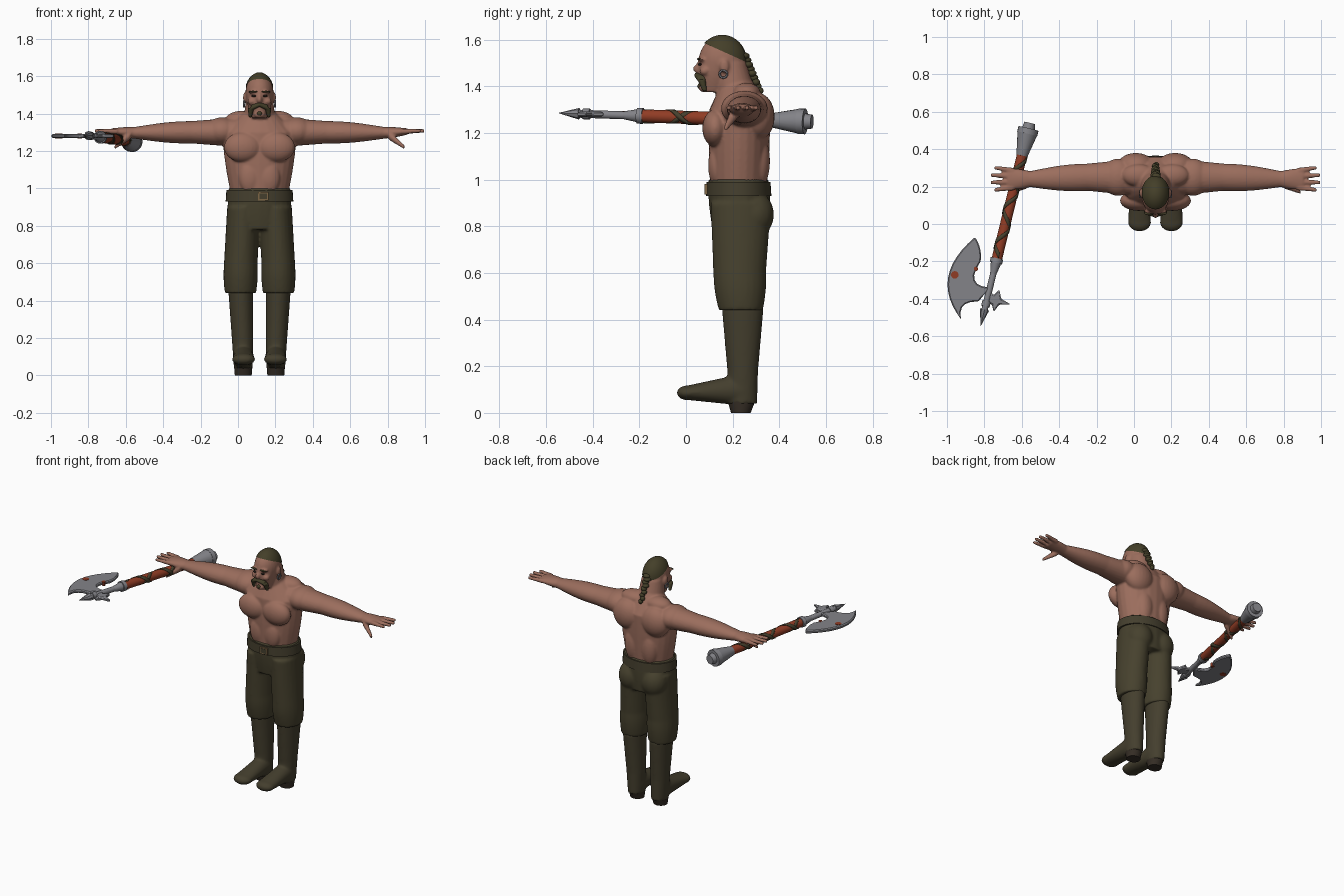
import bpy, bmesh, math
from mathutils import Matrix, Vector

if "Cube" in bpy.data.objects:
    bpy.data.objects.remove(bpy.data.objects["Cube"])

BODY_CENTRE = Vector((.115, 0, 0))
BLADE_HEIGHT = Vector((0, 0, 1.28))


def material(name, red, green, blue):
    mat = bpy.data.materials.new(name)
    mat.use_nodes = True
    mat.diffuse_color = (red, green, blue, 1)
    shader = next(node for node in mat.node_tree.nodes if node.type == 'BSDF_PRINCIPLED')
    shader.inputs["Base Color"].default_value = (red, green, blue, 1)
    shader.inputs["Roughness"].default_value = .8
    return mat


SKIN = material("skin", .33, .155, .11)
CLOTH = material("olive cloth", .062, .053, .027)
LEATHER = material("boot leather", .058, .049, .027)
SOLE = material("dark sole", .035, .026, .018)
HAIR = material("dark hair", .058, .05, .022)
STEEL = material("steel", .23, .23, .25)
RED = material("red wrap", .28, .045, .018)
BRASS = material("brass", .2, .13, .06)
DARK = material("eye dark", .02, .013, .01)


def limb(bm, start, end, size, end_size, swell=0, sides=24, rows=8):
    """Tapering tube; each size is a pair of radii across the tube's main axis."""
    start, end, size, end_size = map(Vector, (start, end, size, end_size))
    reach = end - start
    axis = max(range(3), key=lambda i: abs(reach[i]))
    across, over = [i for i in range(3) if i != axis]
    loops = []
    for row in range(rows + 1):
        t = row / rows
        radii = size.lerp(end_size, t) * (1 + swell * math.sin(math.pi * t))
        loop = []
        for side in range(sides):
            angle = math.tau * side / sides
            point = start.lerp(end, t)
            point[across] += radii.x * math.cos(angle)
            point[over] += radii.y * math.sin(angle)
            loop.append(bm.verts.new(point))
        loops.append(loop)
    for low, high in zip(loops, loops[1:]):
        for side in range(sides):
            bm.faces.new((low[side - 1], low[side], high[side], high[side - 1]))
    bm.faces.new(loops[0])
    bm.faces.new(loops[-1])


def ball(bm, at, size):
    matrix = Matrix.Translation(at) @ Matrix.Diagonal((*size, 1))
    bmesh.ops.create_uvsphere(bm, u_segments=24, v_segments=16, radius=1, matrix=matrix)


def block(bm, at, size):
    matrix = Matrix.Translation(at) @ Matrix.Diagonal((*size, 1))
    bmesh.ops.create_cube(bm, size=1, matrix=matrix)


def finish(bm, name, mat, location=BODY_CENTRE, mirror=False, voxel=None):
    bmesh.ops.recalc_face_normals(bm, faces=bm.faces)
    mesh = bpy.data.meshes.new(name)
    bm.to_mesh(mesh)
    bm.free()
    mesh.materials.append(mat)
    mesh.polygons.foreach_set("use_smooth", [True] * len(mesh.polygons))
    mesh.set_sharp_from_angle(angle=math.radians(40))
    part = bpy.data.objects.new(name, mesh)
    bpy.context.scene.collection.objects.link(part)
    part.location = location
    if mirror:
        part.modifiers.new("mirror", 'MIRROR').use_mirror_merge = False
    if voxel:
        blend = part.modifiers.new("blend", 'REMESH')
        blend.mode, blend.voxel_size, blend.use_smooth_shade = 'VOXEL', voxel, True
        soften = part.modifiers.new("soften", 'SMOOTH')
        soften.factor, soften.iterations = .5, 4
    return part


# Torso, neck and head
bm = bmesh.new()
limb(bm, start=(0, .225, .95), end=(0, .23, 1.3), size=(.15, .12), end_size=(.2, .13), swell=.04)
limb(bm, start=(0, .23, 1.3), end=(0, .22, 1.43), size=(.2, .13), end_size=(.06, .06))
limb(bm, start=(0, .22, 1.33), end=(0, .19, 1.5), size=(.09, .09), end_size=(.07, .07))
limb(bm, start=(0, .12, 1.375), end=(0, .15, 1.5), size=(.04, .05), end_size=(.073, .097), swell=.08)
SKULL, SKULL_SIZE = Vector((0, .155, 1.51)), Vector((.075, .1, .105))
ball(bm, SKULL, SKULL_SIZE)

# Face
ball(bm, at=(0, .048, 1.474), size=(.014, .017, .02))
limb(bm, start=(0, .055, 1.47), end=(0, .065, 1.53), size=(.012, .015), end_size=(.01, .01))
ball(bm, at=(0, .075, 1.395), size=(.03, .022, .02))
ball(bm, at=(.03, .068, 1.515), size=(.03, .016, .01))
ball(bm, at=(.04, .08, 1.465), size=(.025, .022, .02))
ball(bm, at=(.078, .165, 1.485), size=(.01, .02, .03))

# Chest, shoulder, blade, trapezius and waist muscles
ball(bm, at=(.09, .125, 1.22), size=(.1, .055, .08))
ball(bm, at=(.2, .25, 1.305), size=(.09, .1, .075))
ball(bm, at=(.105, .31, 1.27), size=(.1, .07, .1))
ball(bm, at=(.09, .26, 1.37), size=(.09, .06, .045))
ball(bm, at=(.06, .31, 1.08), size=(.06, .05, .12))
ball(bm, at=(.05, .13, 1.06), size=(.06, .035, .09))

# Arm and hand
ELBOW, WRIST, KNUCKLES = (.36, .25, 1.3), (.67, .24, 1.297), (.79, .24, 1.304)
limb(bm, start=(.1, .25, 1.3), end=ELBOW, size=(.1, .08), end_size=(.073, .06))
limb(bm, start=ELBOW, end=WRIST, size=(.073, .06), end_size=(.043, .031), swell=.15)
limb(bm, start=WRIST, end=KNUCKLES, size=(.043, .031), end_size=(.055, .017), swell=.1)
for finger in range(4):
    limb(bm, start=(.76, .195 + .03 * finger, 1.304),
         end=(.885 - .01 * (finger - 1.5) ** 2, .182 + .04 * finger, 1.308),
         size=(.016, .015), end_size=(.01, .01))
limb(bm, start=(.69, .21, 1.285), end=(.775, .17, 1.22), size=(.022, .024), end_size=(.01, .012))
finish(bm, "body", SKIN, mirror=True, voxel=.0065)

# Eyes, brows, moustache and earrings
bm = bmesh.new()
ball(bm, at=(.03, .06, 1.494), size=(.012, .008, .006))
finish(bm, "eyes", DARK, mirror=True)
bm = bmesh.new()
ball(bm, at=(.035, .057, 1.517), size=(.024, .01, .005))
finish(bm, "eyebrows", HAIR, mirror=True)
bm = bmesh.new()
LIP_CORNER = (.045, .066, 1.43)
limb(bm, start=(0, .05, 1.448), end=LIP_CORNER, size=(.016, .012), end_size=(.018, .016))
limb(bm, start=LIP_CORNER, end=(.05, .08, 1.38), size=(.018, .018), end_size=(.008, .01))
ball(bm, at=(0, .06, 1.4), size=(.014, .012, .013))
finish(bm, "moustache", HAIR, mirror=True, voxel=.004)
bm = bmesh.new()
for bead in range(16):
    angle = math.tau * bead / 16
    ring = Vector((0, math.cos(angle), math.sin(angle))) * .016
    ball(bm, at=ring + Vector((.083, .16, 1.452)), size=(.005, .005, .005))
finish(bm, "earrings", STEEL, mirror=True)

# Hair: a scalp cap cut on a slope, and a plaited tail
bm = bmesh.new()
ball(bm, SKULL, SKULL_SIZE * 1.05)
bmesh.ops.bisect_plane(bm, geom=bm.verts[:] + bm.edges[:] + bm.faces[:], plane_co=(0, .1, 1.575),
                       plane_no=(0, .45, 1), clear_inner=True)
finish(bm, "hair_cap", HAIR)
bm = bmesh.new()
for knot in range(9):
    t = knot / 8
    radius = .025 - .011 * t
    ball(bm, at=(.004 * (-1) ** knot, .248 + .07 * t, 1.53 - .15 * t), size=(radius, radius, .015))
finish(bm, "braid", HAIR)

# Trousers
bm = bmesh.new()
KNEE = (.1, .23, .6)
limb(bm, start=(0, .235, .78), end=(0, .225, 1), size=(.155, .12), end_size=(.168, .13), swell=.05)
limb(bm, start=(.085, .235, .9), end=KNEE, size=(.088, .13), end_size=(.09, .113))
limb(bm, start=KNEE, end=(.102, .235, .44), size=(.09, .113), end_size=(.084, .095), swell=.05)
ball(bm, at=(.085, .29, .85), size=(.085, .087, .1))
finish(bm, "trousers", CLOTH, mirror=True, voxel=.009)

# Belt and buckle
bm = bmesh.new()
limb(bm, start=(0, .226, .93), end=(0, .225, .99), size=(.181, .14), end_size=(.177, .137), sides=40)
finish(bm, "belt", LEATHER)
BUCKLE = Vector((.02, .086, .958))
bm = bmesh.new()
block(bm, BUCKLE, size=(.055, .012, .045))
finish(bm, "buckle", BRASS)
bm = bmesh.new()
block(bm, BUCKLE, size=(.04, .015, .03))
finish(bm, "buckle_centre", LEATHER)

# Boots and heels
bm = bmesh.new()
ANKLE = (.09, .243, .18)
limb(bm, start=(.1, .243, .455), end=ANKLE, size=(.067, .09), end_size=(.057, .066))
limb(bm, start=ANKLE, end=(.087, .24, .04), size=(.057, .066), end_size=(.05, .065))
limb(bm, start=(.087, .25, .1), end=(.085, 0, .086), size=(.055, .07), end_size=(.06, .03))
ball(bm, at=(.085, .01, .086), size=(.062, .05, .032))
finish(bm, "boots", LEATHER, mirror=True, voxel=.008)
bm = bmesh.new()
limb(bm, start=(.087, .235, 0), end=(.087, .238, .06), size=(.045, .042), end_size=(.05, .062))
finish(bm, "heels", SOLE, mirror=True)

# Axe shaft: cones stacked along one line from pommel to point
POMMEL, POINT = Vector((-.557, .54, 1.248)), Vector((-.82, -.545, 1.285))
AIM = (POINT - POMMEL).to_track_quat('Z', 'Y').to_matrix().to_4x4()
LENGTH = (POINT - POMMEL).length


def shaft_part(name, mat, *cones, sides=20):
    bm = bmesh.new()
    for low, high, radius, end_radius in cones:
        limb(bm, start=(0, 0, low), end=(0, 0, high), size=(radius, radius),
             end_size=(end_radius, end_radius), sides=sides, rows=1)
    bm.transform(AIM)
    finish(bm, name, mat, POMMEL)


shaft_part("pommel", STEEL, (0, .03, .03, .034), (.03, .06, .055, .055), (.06, .18, .053, .03))
shaft_part("grip", RED, (.17, .75, .028, .028))
shaft_part("collar", STEEL, (.745, .77, .034, .034), (.77, .83, .028, .017))
shaft_part("shaft", STEEL, (.8, LENGTH - .07, .017, .017), (.98, 1.01, .023, .023))
shaft_part("point", STEEL, (LENGTH - .09, LENGTH, .025, .001), sides=8)

# Crossed cloth strips around the grip
bm = bmesh.new()
STEPS = 84
for turns in (2.8, -2.8):
    pairs = []
    for step in range(STEPS + 1):
        t = step / STEPS
        angle = math.tau * turns * t
        spoke = Vector((math.cos(angle), math.sin(angle), 0)) * (.03 + .0005 * turns)
        pairs.append([bm.verts.new(spoke + Vector((0, 0, .175 + .54 * t + width)))
                      for width in (0, .03)])
    for near, far in zip(pairs, pairs[1:]):
        bm.faces.new((near[0], far[0], far[1], near[1]))
bm.transform(AIM)
strips = finish(bm, "grip_strips", CLOTH, POMMEL)
strips.modifiers.new("thickness", 'SOLIDIFY').thickness = .004


def bend(start, pull, end, count=6):
    """Points of a curve from start towards end, drawn aside by pull."""
    start, pull, end = map(Vector, (start, pull, end))
    return [start.lerp(pull, i / count).lerp(pull.lerp(end, i / count), i / count)
            for i in range(count)]


def plate(name, outline):
    bm = bmesh.new()
    face = bm.faces.new([bm.verts.new((x, y, -.011)) for x, y in outline])
    extruded = bmesh.ops.extrude_face_region(bm, geom=[face])["geom"]
    top = [item for item in extruded if isinstance(item, bmesh.types.BMVert)]
    bmesh.ops.translate(bm, vec=(0, 0, .022), verts=top)
    part = finish(bm, name, STEEL, BLADE_HEIGHT)
    part.modifiers.new("edge", 'BEVEL').width = .006


# Axe head: crescent blade, barbed back spike and stains
TOP_HORN, LOW_HORN, NOTCH = (-.85, -.07), (-.925, -.51), (-.82, -.2)
plate("axe_blade", bend(TOP_HORN, (-1.1, -.28), LOW_HORN, count=12)
      + bend(LOW_HORN, (-.95, -.39), (-.78, -.42)) + bend((-.77, -.34), (-.91, -.33), NOTCH)
      + bend(NOTCH, (-.81, -.13), TOP_HORN))
plate("back_spike", [(-.78, -.35), (-.75, -.38), (-.72, -.35), (-.71, -.4), (-.66, -.43),
                     (-.72, -.43), (-.75, -.47), (-.76, -.43), (-.79, -.42)])
bm = bmesh.new()
for x, y, radius in ((-.958, -.272, .021), (-.845, -.24, .012)):
    bmesh.ops.create_cone(bm, cap_ends=True, segments=9, radius1=radius, radius2=radius, depth=.026,
                          matrix=Matrix.Translation((x, y, 0)))
finish(bm, "blade_stains", RED, BLADE_HEIGHT)
